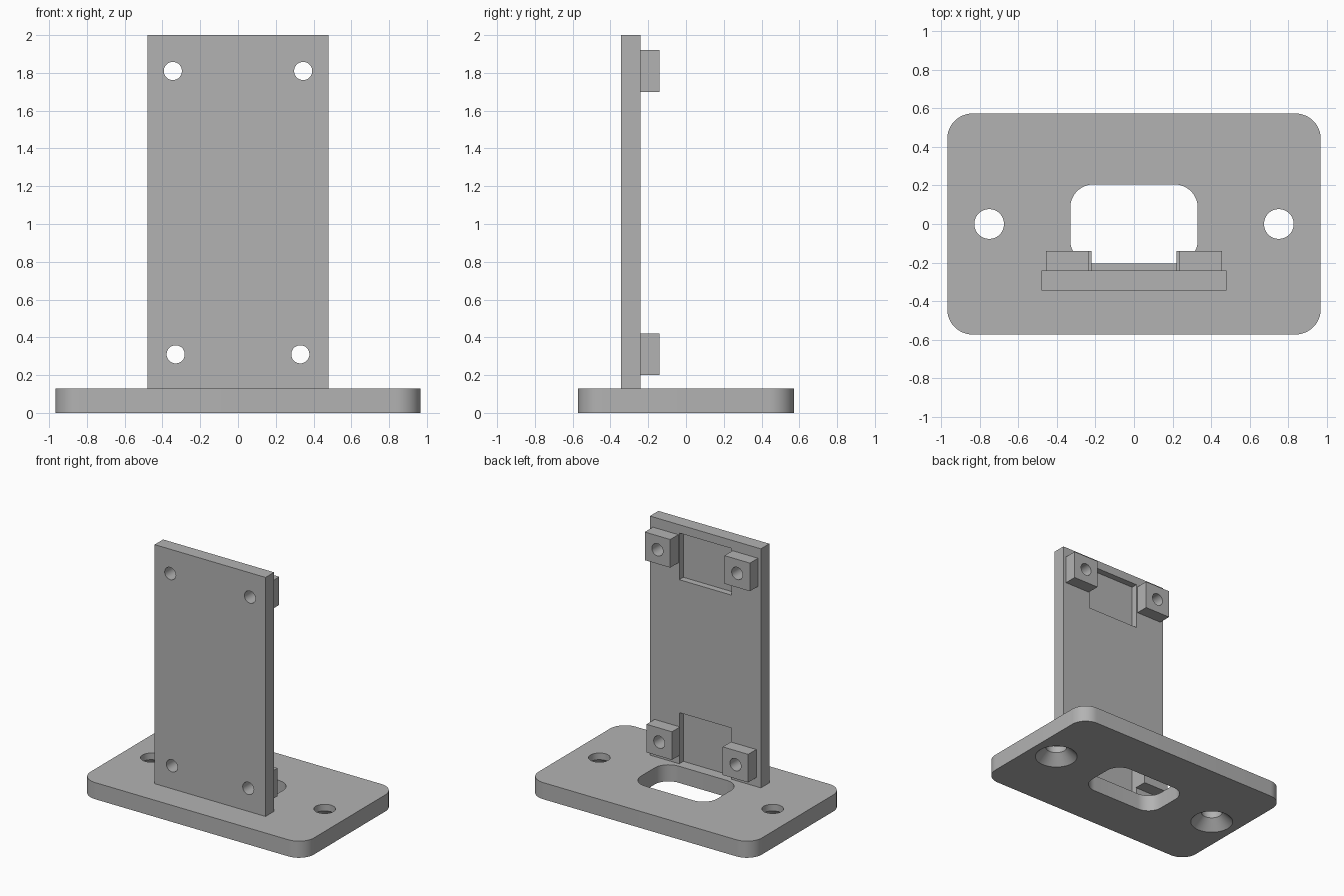
import bpy
import bmesh
from math import radians
from mathutils import Matrix

default_cube = bpy.data.objects.get("Cube")
if default_cube:
    bpy.data.objects.remove(default_cube, do_unlink=True)

grey = bpy.data.materials.new("plain grey")
grey.use_nodes = True
grey.diffuse_color = (0.45, 0.45, 0.45, 1)
grey.node_tree.nodes["Principled BSDF"].inputs["Base Color"].default_value = grey.diffuse_color


def make_object(name, bm):
    mesh = bpy.data.meshes.new(name)
    bmesh.ops.recalc_face_normals(bm, faces=bm.faces)
    bm.to_mesh(mesh)
    bm.free()
    mesh.materials.append(grey)
    obj = bpy.data.objects.new(name, mesh)
    bpy.context.collection.objects.link(obj)
    return obj


def box(name, x, y, z, corner=0):
    """Box from (min, max) ranges, with optional rounded upright corners."""
    bm = bmesh.new()
    bmesh.ops.create_cube(bm, size=1)
    for v in bm.verts:
        for axis, (low, high) in enumerate((x, y, z)):
            v.co[axis] = low if v.co[axis] < 0 else high
    if corner:
        upright = [e for e in bm.edges
                   if abs(e.verts[0].co.z - e.verts[1].co.z) > 1e-4]
        bmesh.ops.bevel(bm, geom=upright, offset=corner, segments=12,
                        profile=0.5, affect='EDGES')
    return make_object(name, bm)


def cone(name, r_low, r_high, depth, centre, along_y=False):
    bm = bmesh.new()
    bmesh.ops.create_cone(bm, cap_ends=True, segments=48, radius1=r_low,
                          radius2=r_high, depth=depth)
    turn = Matrix.Rotation(radians(90 if along_y else 0), 4, 'X')
    bm.transform(Matrix.Translation(centre) @ turn)
    return make_object(name, bm)


def cut(target, cutter):
    """Subtract the cutter from the target, then discard the cutter."""
    mod = target.modifiers.new("cut", 'BOOLEAN')
    mod.operation = 'DIFFERENCE'
    mod.solver = 'EXACT'
    mod.object = cutter
    bpy.context.view_layer.objects.active = target
    bpy.ops.object.modifier_apply(modifier=mod.name)
    bpy.data.objects.remove(cutter, do_unlink=True)


def screw_hole(x, z):
    return cone("hole_cutter", 0.048, 0.048, 0.6, (x, -0.24, z), along_y=True)


BASE_TOP = 0.13
BACK = -0.24   # rear face of the upright plate

# Base with a central opening and two holes countersunk from below
base = box("base", (-0.967, 0.967), (-0.572, 0.572), (0, BASE_TOP), 0.13)
cut(base, box("opening_cutter", (-0.33, 0.33), (-0.205, 0.205), (-0.1, 0.3), 0.12))
for x in (-0.75, 0.75):
    cut(base, cone("bore_cutter", 0.077, 0.077, 0.5, (x, 0, 0.1)))
    cut(base, cone("countersink_cutter", 0.175, 0.077, 0.098, (x, 0, 0.029)))

# Upright plate with two shallow recesses in its rear face
plate = box("upright_plate", (-0.48, 0.48), (-0.345, BACK), (BASE_TOP, 2))
for z in ((0.1, 0.53), (1.57, 1.935)):
    cut(plate, box("recess_cutter", (-0.226, 0.226), (BACK - 0.05, 0), z))

# Four standoff blocks, bored through together with the plate
parts = [base, plate]
for level, cx, cz in (("lower", 0.33, 0.31), ("upper", 0.345, 1.81)):
    for side, s in (("left", 1), ("right", -1)):
        x = s * cx
        block = box(f"{level}_{side}_standoff", (x - 0.11, x + 0.11),
                    (BACK, -0.14), (cz - 0.11, cz + 0.11))
        for part in (plate, block):
            cut(part, screw_hole(x, cz))
        parts.append(block)

# Smooth rounded walls, crisp edges
for obj in bpy.context.view_layer.objects:
    obj.select_set(obj in parts)
bpy.context.view_layer.objects.active = base
bpy.ops.object.shade_smooth_by_angle(angle=radians(30))
